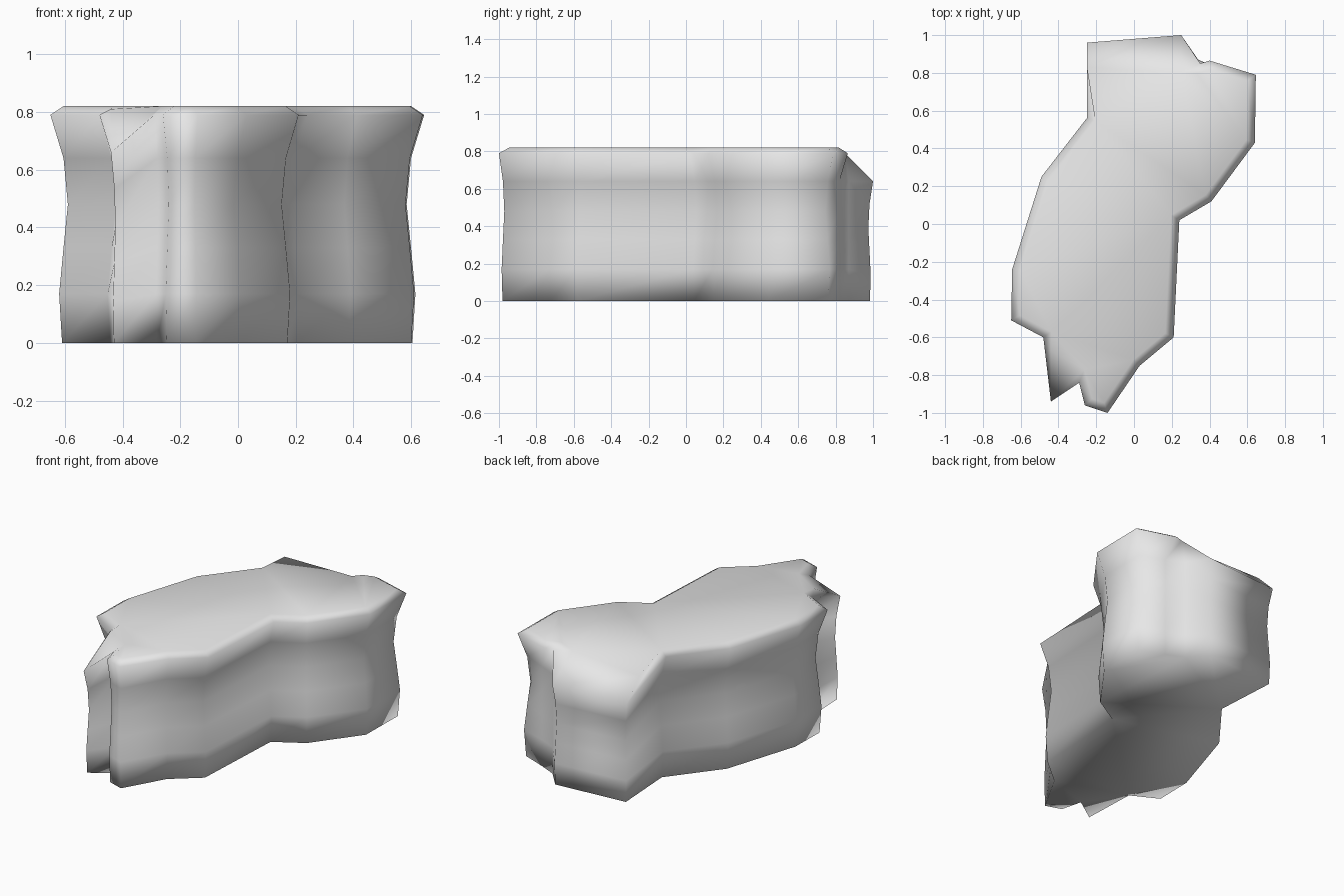
import bpy
import bmesh
from mathutils import Vector

cube = bpy.data.objects.get("Cube")
if cube:
    bpy.data.objects.remove(cube, do_unlink=True)

RIM = 0.79      # height of the outer rim
TOP = 0.82      # height of the plateau

# Rock outline, clockwise from the back: x, y
OUTLINE = [(-.25, .96), (.25, 1.0), (.35, .85), (.40, .865), (.645, .79),
           (.64, .43), (.41, .12), (.24, .02), (.21, -.60), (.03, -.75),
           (-.14, -1.0), (-.26, -.96), (-.29, -.84), (-.44, -.94),
           (-.48, -.60), (-.65, -.51), (-.645, -.24), (-.49, .25), (-.25, .56)]
# Corners with a sloping shoulder: index -> (wall height, slope reach, shoulder height)
LOW = {0: (.64, .13, .77), 1: (.64, .20, .79), 13: (.66, .27, .81)}
# The back notch is only cut into the rim; the wall below it runs smoothly
BELOW_NOTCH = {2: (.34, .87), 3: (.45, .82)}
# Wall profile: height, inward offset
PROFILE = [(0, .04), (.17, .03), (.33, .045), (.48, .06), (.64, .045), (RIM, 0)]


def inward(i):
    """Mitred inward direction at an outline corner."""
    prev, here, after = (Vector(OUTLINE[(i + k) % len(OUTLINE)]) for k in (-1, 0, 1))
    a, b = (here - prev).normalized(), (after - here).normalized()
    na, nb = Vector((a.y, -a.x)), Vector((b.y, -b.x))
    return (na + nb) / max(1 + na.dot(nb), .7)


def wall_point(i, height, offset):
    if i in BELOW_NOTCH and height < RIM:
        return (*BELOW_NOTCH[i], height)
    p = Vector(OUTLINE[i])
    tip = abs(p.y) > .82
    p += inward(i) * offset * (.4 if tip else 1)
    scale = LOW[i][0] / RIM if i in LOW else 1
    return (p.x, p.y, height * scale)


def plateau_point(i):
    p = Vector(OUTLINE[i])
    if i in LOW:
        p.y -= LOW[i][1] * (1 if p.y > 0 else -1)
        return (p.x, p.y, LOW[i][2])
    p += inward(i) * .045
    return (p.x, p.y, TOP)


# Stack the wall rings and the plateau edge
count = len(OUTLINE)
rings = [[wall_point(i, h, o) for i in range(count)] for h, o in PROFILE]
rings.append([plateau_point(i) for i in range(count)])

bm = bmesh.new()
verts = [[bm.verts.new(p) for p in ring] for ring in rings]
for low, high in zip(verts, verts[1:]):
    for i in range(count):
        j = (i + 1) % count
        bm.faces.new((low[j], low[i], high[i], high[j]))

# Plateau, and an underside in a back and a front half
base = verts[0]
bm.faces.new(reversed(verts[-1]))
bm.faces.new(base[16:] + base[:8])
bm.faces.new(base[7:17])

bmesh.ops.triangulate(bm, faces=[f for f in bm.faces if len(f.verts) > 4])
for face in bm.faces:
    face.smooth = True

mesh = bpy.data.meshes.new("rock_plateau")
bm.to_mesh(mesh)
bm.free()
rock = bpy.data.objects.new("rock_plateau", mesh)
bpy.context.collection.objects.link(rock)

# Plain stone colour
stone = bpy.data.materials.new("light_grey_stone")
stone.use_nodes = True
colour = (.8, .8, .8, 1)
stone.diffuse_color = colour
bsdf = next(n for n in stone.node_tree.nodes if n.type == 'BSDF_PRINCIPLED')
bsdf.inputs["Base Color"].default_value = colour
mesh.materials.append(stone)
